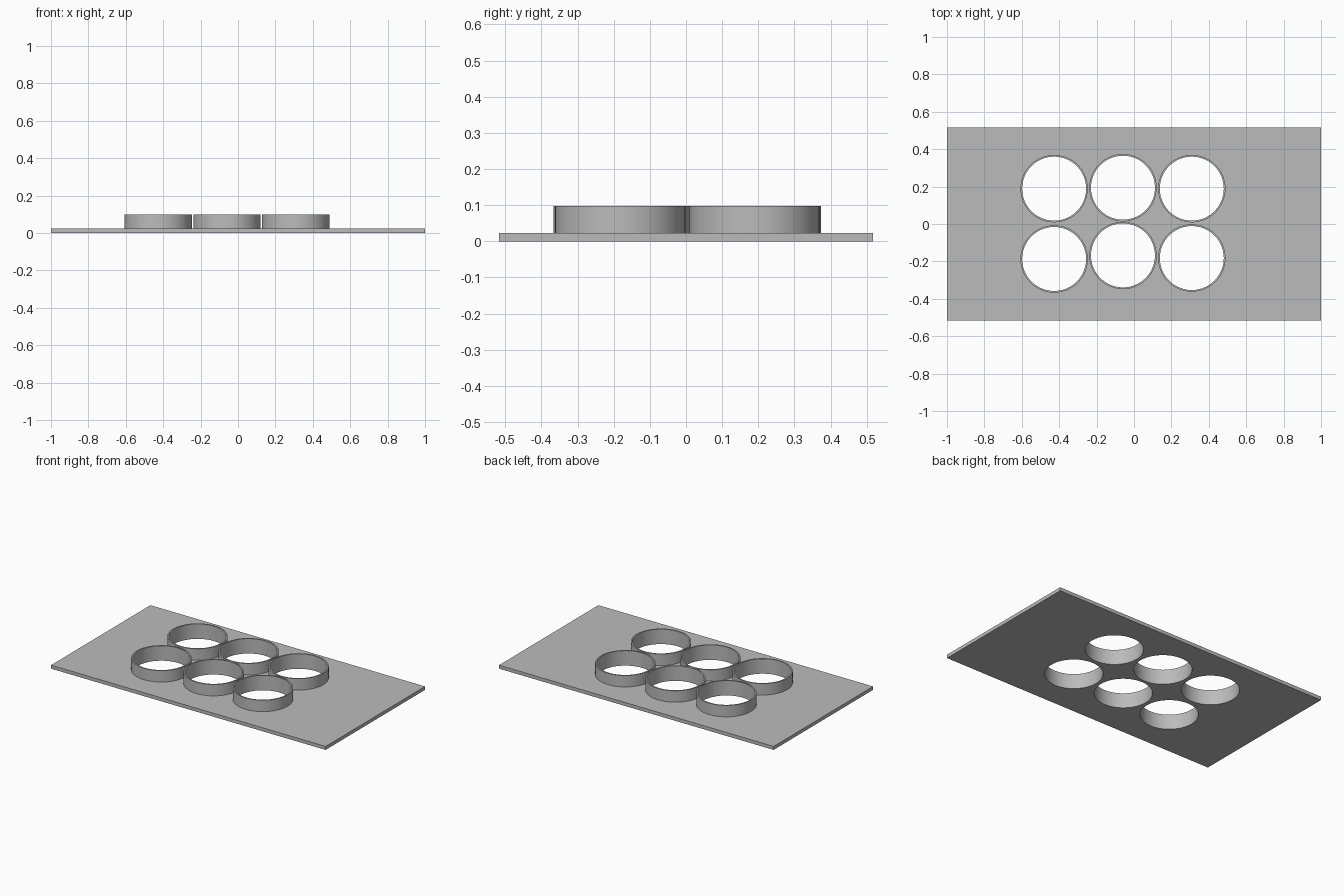
import bpy
import bmesh
from mathutils import Matrix

if "Cube" in bpy.data.objects:
    bpy.data.objects.remove(bpy.data.objects["Cube"])

PLATE_TOP, RING_TOP = 0.023, 0.098
OUTER, INNER, SIDES = 0.18, 0.171, 96
CENTRES = {
    "back_right": (-0.427, 0.189), "back_middle": (-0.059, 0.194), "back_left": (0.309, 0.189),
    "front_right": (-0.427, -0.187), "front_middle": (-0.059, -0.168), "front_left": (0.309, -0.182),
}

grey = bpy.data.materials.new("light grey")
grey.use_nodes = True
grey.diffuse_color = (0.5, 0.5, 0.5, 1)
grey.node_tree.nodes["Principled BSDF"].inputs["Base Color"].default_value = grey.diffuse_color


def make_object(name, bm):
    bmesh.ops.recalc_face_normals(bm, faces=bm.faces)
    mesh = bpy.data.meshes.new(name)
    bm.to_mesh(mesh)
    bm.free()
    mesh.materials.append(grey)
    obj = bpy.data.objects.new(name, mesh)
    bpy.context.collection.objects.link(obj)
    return obj


def select_only(obj):
    bpy.ops.object.select_all(action='DESELECT')
    obj.select_set(True)
    bpy.context.view_layer.objects.active = obj


def smooth(obj):
    select_only(obj)
    bpy.ops.object.shade_smooth_by_angle(angle=0.6)


# Flat base plate
bm = bmesh.new()
bmesh.ops.create_cube(bm, size=1, matrix=Matrix.Translation((0, 0, PLATE_TOP / 2))
                      @ Matrix.Diagonal((2, 1.034, PLATE_TOP, 1)))
plate = make_object("base_plate", bm)

# Round holes cut through the plate
bm = bmesh.new()
for x, y in CENTRES.values():
    bmesh.ops.create_cone(bm, cap_ends=True, segments=SIDES, radius1=INNER, radius2=INNER,
                          depth=0.2, matrix=Matrix.Translation((x, y, 0)))
cutter = make_object("hole_cutter", bm)
cutter.hide_render = True
cut = plate.modifiers.new("holes", 'BOOLEAN')
cut.operation = 'DIFFERENCE'
cut.solver = 'EXACT'
cut.object = cutter
select_only(plate)
bpy.ops.object.modifier_apply(modifier=cut.name)
bpy.data.objects.remove(cutter)
smooth(plate)

# Thin raised collar around each hole
for place, (x, y) in CENTRES.items():
    bm = bmesh.new()
    profile = [(INNER, PLATE_TOP), (OUTER, PLATE_TOP), (OUTER, RING_TOP), (INNER, RING_TOP)]
    loops = []
    for radius, z in profile:
        circle = bmesh.ops.create_circle(bm, segments=SIDES, radius=radius,
                                         matrix=Matrix.Translation((0, 0, z)))
        loops.append(circle["verts"])
    for a, b in zip(loops, loops[1:] + loops[:1]):
        for i in range(SIDES):
            j = (i + 1) % SIDES
            bm.faces.new((a[i], a[j], b[j], b[i]))
    ring = make_object(place + "_ring", bm)
    ring.location = (x, y, 0)
    smooth(ring)
